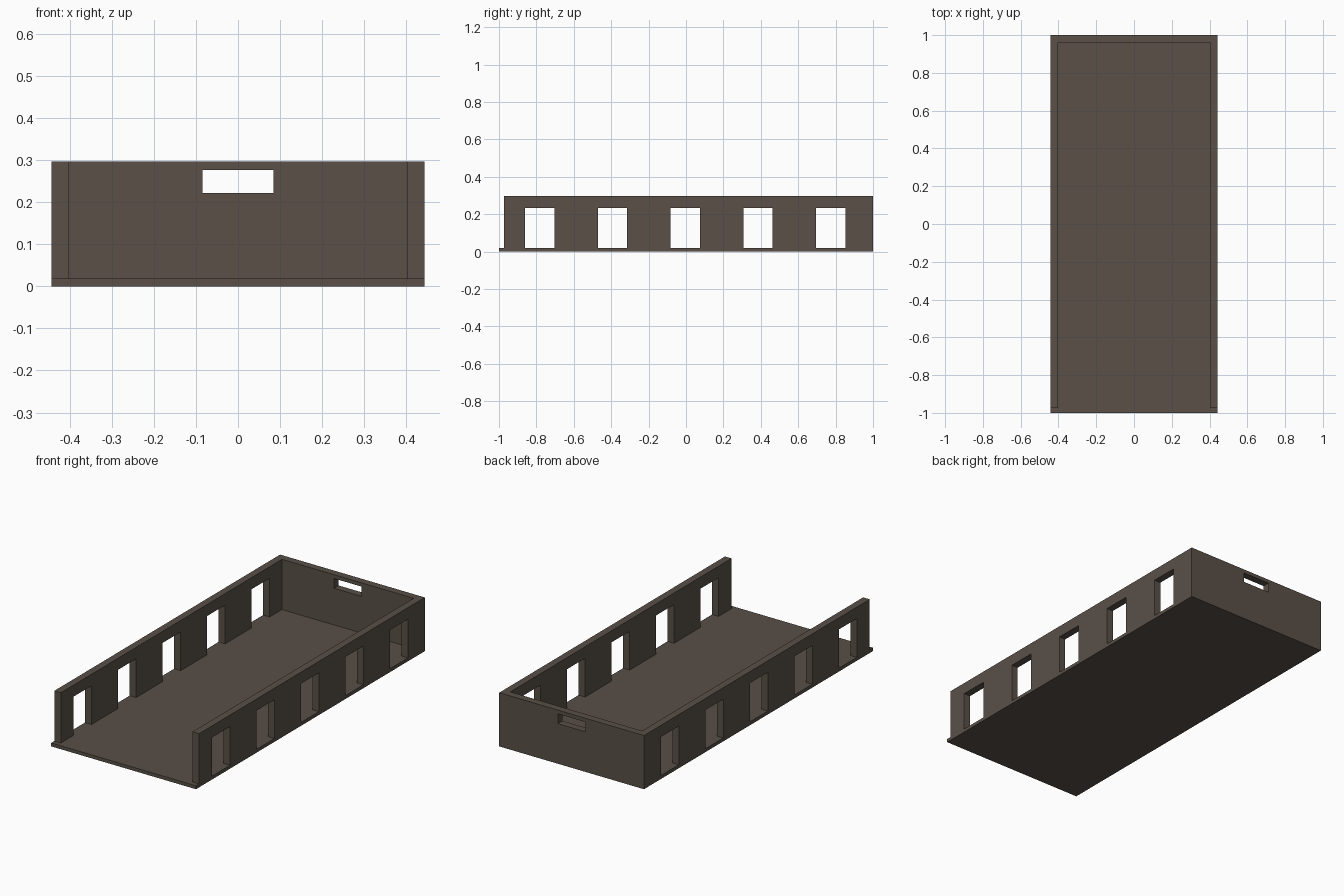
import bpy, bmesh

if "Cube" in bpy.data.objects:
    bpy.data.objects.remove(bpy.data.objects["Cube"])

W, L, H = 0.443, 1.0, 0.297      # half width, half length, height
T, FLOOR = 0.04, 0.019           # wall thickness, floor thickness
FRONT = -0.973                   # front end of the side walls

mat = bpy.data.materials.new("dark_brown_grey")
mat.diffuse_color = (0.100, 0.080, 0.064, 1)
mat.use_nodes = True
mat.node_tree.nodes["Principled BSDF"].inputs["Base Color"].default_value = mat.diffuse_color


def prism(name, outline, z0, z1):
    """Extrude an x-y outline between two heights."""
    bm = bmesh.new()
    face = bm.faces.new([bm.verts.new((x, y, z0)) for x, y in outline])
    ext = bmesh.ops.extrude_face_region(bm, geom=[face])
    for v in ext["geom"]:
        if isinstance(v, bmesh.types.BMVert):
            v.co.z = z1
    bmesh.ops.recalc_face_normals(bm, faces=bm.faces)
    mesh = bpy.data.meshes.new(name)
    bm.to_mesh(mesh)
    bm.free()
    mesh.materials.append(mat)
    obj = bpy.data.objects.new(name, mesh)
    bpy.context.collection.objects.link(obj)
    return obj


def box(name, x0, x1, y0, y1, z0, z1):
    return prism(name, [(x0, y0), (x1, y0), (x1, y1), (x0, y1)], z0, z1)


# Floor slab
box("floor", -W, W, -L, L, 0, FLOOR)

# U-shaped wall, open at the front
walls = prism("walls", [(-W, FRONT), (-W, L), (W, L), (W, FRONT),
                        (W - T, FRONT), (W - T, L - T),
                        (-W + T, L - T), (-W + T, FRONT)], FLOOR, H)

# Five openings through both sides, plus a slot in the back wall
cutters = [box("opening_cutter", -1, 1, y - 0.0785, y + 0.0785, -0.05, 0.233)
           for y in (-0.782 + 0.389 * i for i in range(5))]
cutters.append(box("slot_cutter", -0.084, 0.084, 0.9, 1.1, 0.222, 0.276))
for c in cutters:
    c.hide_render = True
    mod = walls.modifiers.new("cut", "BOOLEAN")
    mod.operation = "DIFFERENCE"
    mod.solver = "EXACT"
    mod.object = c

# Bake the cuts and drop the cutters
bpy.context.view_layer.update()
baked = bpy.data.meshes.new_from_object(
    walls.evaluated_get(bpy.context.evaluated_depsgraph_get()))
walls.modifiers.clear()
walls.data = baked
for c in cutters:
    bpy.data.objects.remove(c)
